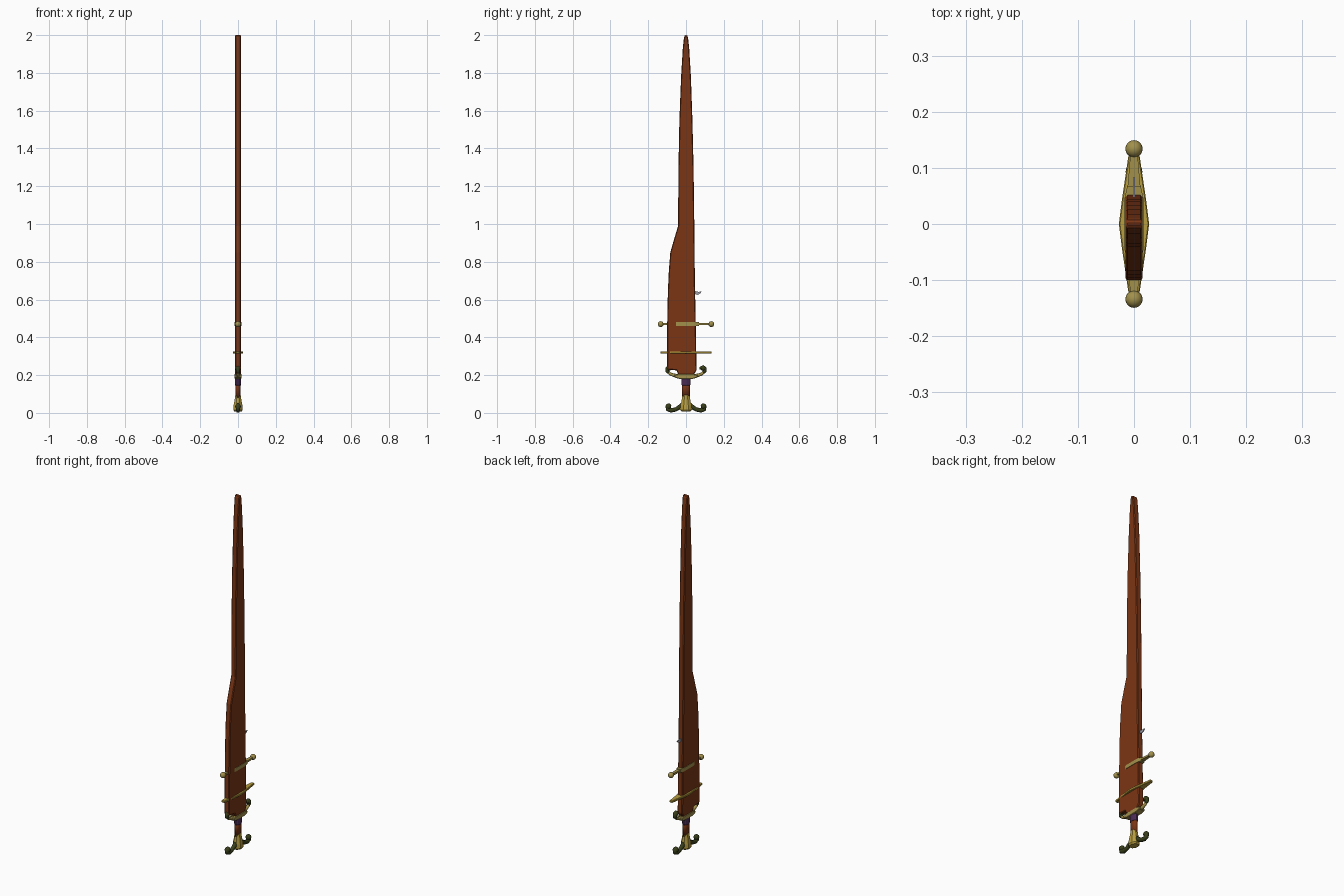
import bpy, bmesh, math
from mathutils import Vector

if "Cube" in bpy.data.objects:
    bpy.data.objects.remove(bpy.data.objects["Cube"])

def mat(name, c):
    m = bpy.data.materials.new(name)
    m.diffuse_color = (*c, 1)
    m.use_nodes = True
    m.node_tree.nodes["Principled BSDF"].inputs["Base Color"].default_value = m.diffuse_color
    return m

WOOD = mat("red_brown", (0.20, 0.036, 0.007))
GOLD = mat("bright_gold", (0.48, 0.34, 0.05))
DULL = mat("dull_gold", (0.36, 0.28, 0.07))
GREEN = mat("dark_green", (0.04, 0.05, 0.01))
PURPLE = mat("purple_wrap", (0.07, 0.025, 0.09))
STEEL = mat("steel", (0.35, 0.35, 0.40))

def finish(bm, name, m, smooth=False):
    bmesh.ops.recalc_face_normals(bm, faces=bm.faces)
    me = bpy.data.meshes.new(name)
    bm.to_mesh(me)
    bm.free()
    me.materials.append(m)
    for p in me.polygons:
        p.use_smooth = smooth
    ob = bpy.data.objects.new(name, me)
    bpy.context.collection.objects.link(ob)
    return ob

def plate(name, pts, half, m, axis="x", centre=0, bevel=0):
    """Extrude a flat outline: (y,z) along x, or (x,y) along z."""
    bm = bmesh.new()
    def co(a, b, h):
        return (h, a, b) if axis == "x" else (a, b, h)
    lo = [bm.verts.new(co(a, b, centre - half)) for a, b in pts]
    hi = [bm.verts.new(co(a, b, centre + half)) for a, b in pts]
    bm.faces.new(lo)
    bm.faces.new(hi)
    n = len(pts)
    for i in range(n):
        j = (i + 1) % n
        bm.faces.new((lo[i], lo[j], hi[j], hi[i]))
    ob = finish(bm, name, m)
    if bevel:
        b = ob.modifiers.new("bevel", "BEVEL")
        b.width, b.segments = bevel, 1
    return ob

def loft(name, sections, m, n=12, smooth=False):
    """Elliptical rings (z, x radius, y radius)."""
    bm = bmesh.new()
    rings = [[bm.verts.new((rx * math.cos(2 * math.pi * (i + .5) / n),
                            ry * math.sin(2 * math.pi * (i + .5) / n), z))
              for i in range(n)] for z, rx, ry in sections]
    for a, b in zip(rings, rings[1:]):
        for i in range(n):
            j = (i + 1) % n
            bm.faces.new((a[i], a[j], b[j], b[i]))
    bm.faces.new(rings[0])
    bm.faces.new(rings[-1])
    return finish(bm, name, m, smooth)

def tube(name, pts, m, n=10):
    """Tapered round arm through (y, z, radius) points."""
    bm = bmesh.new()
    rings = []
    for k, (y, z, r) in enumerate(pts):
        a, b = pts[max(k - 1, 0)], pts[min(k + 1, len(pts) - 1)]
        t = Vector((0, b[0] - a[0], b[1] - a[1])).normalized()
        side = Vector((0, -t.z, t.y))
        rings.append([bm.verts.new(Vector((0, y, z)) +
                      r * (math.cos(2 * math.pi * i / n) * side +
                           Vector((math.sin(2 * math.pi * i / n), 0, 0))))
                      for i in range(n)])
    for a, b in zip(rings, rings[1:]):
        for i in range(n):
            j = (i + 1) % n
            bm.faces.new((a[i], a[j], b[j], b[i]))
    bm.faces.new(rings[0])
    bm.faces.new(rings[-1])
    return finish(bm, name, m, True)

def ball(name, y, z, r, m):
    bm = bmesh.new()
    bmesh.ops.create_uvsphere(bm, u_segments=16, v_segments=10, radius=r)
    bmesh.ops.translate(bm, verts=bm.verts, vec=(0, y, z))
    return finish(bm, name, m, True)

# Blade: wide lower part, stepped back edge, long taper
plate("blade", [(-.04, .2), (-.05, .225), (-.10, .23), (-.10, .45), (-.096, .64),
                (-.091, .75), (-.083, .85), (-.06, .93), (-.042, .99), (-.04, 1.3),
                (-.035, 1.55), (-.026, 1.78), (-.017, 1.93), (-.011, 1.985), (-.006, 2.0),
                (.006, 2.0), (.011, 1.985), (.017, 1.93), (.026, 1.78), (.034, 1.55),
                (.04, 1.3), (.044, 1.0), (.047, .7), (.053, .4), (.056, .225), (.04, .2)],
      .0155, WOOD, bevel=.004)

# Small steel hook on the straight edge
plate("edge_hook", [(.045, .63), (.062, .625), (.075, .632), (.083, .642),
                    (.065, .641), (.045, .645)], .002, STEEL)

# Upper cross bar with ball ends
plate("upper_bar_sleeve", [(-.018, -.04), (-.012, -.068), (.012, -.068), (.018, -.04),
                           (.018, .04), (.012, .068), (-.012, .068), (-.018, .04)],
      .01, DULL, "z", .47)
plate("upper_bar", [(-.006, -.13), (.006, -.13), (.017, 0), (.006, .13), (-.006, .13), (-.017, 0)],
      .005, DULL, "z", .47)

# Middle diamond guard
plate("middle_guard", [(-.008, -.135), (.008, -.135), (.022, -.04), (.027, 0), (.022, .04),
                       (.008, .135), (-.008, .135), (-.022, .04), (-.027, 0), (-.022, -.04)],
      .006, GOLD, "z", .32, .002)

# Lower guard body
plate("lower_guard", [(-.035, .18), (.035, .18), (.062, .188), (.062, .2), (.035, .207),
                      (-.035, .207), (-.062, .2), (-.062, .188)], .018, DULL, bevel=.003)

# Grip and wrap
loft("grip", [(.08, .014, .022), (.18, .014, .022)], WOOD, 12, True)
loft("grip_wrap", [(.145, .015, .022), (.15, .017, .025), (.175, .017, .025), (.185, .015, .024)], PURPLE)

# Flared pommel
loft("pommel", [(.008, .021, .026), (.016, .027, .034), (.04, .025, .032), (.06, .021, .026),
                (.085, .017, .022), (.095, .015, .02)], GOLD, 8)

# Mirrored balls, arms and scroll ends
for s, side in ((-1, "left"), (1, "right")):
    ball("bar_ball_" + side, s * .134, .47, .0155, DULL)
    tube("guard_arm_" + side, [(s * .04, .195, .011), (s * .065, .199, .009),
                               (s * .085, .207, .008), (s * .098, .22, .008)], DULL)
    tube("guard_scroll_" + side, [(s * .088, .21, .007), (s * .099, .22, .01), (s * .099, .234, .011),
                                  (s * .089, .242, .011), (s * .078, .238, .008), (s * .075, .23, .005)], GREEN)
    ball("guard_scroll_tip_" + side, s * .092, .236, .014, GREEN)
    tube("pommel_scroll_" + side, [(s * .02, .045, .01), (s * .035, .03, .012), (s * .055, .018, .011),
                                   (s * .08, .013, .012), (s * .096, .02, .012), (s * .099, .034, .011),
                                   (s * .088, .042, .009), (s * .08, .036, .006)], GREEN)
    ball("pommel_scroll_tip_" + side, s * .093, .034, .015, GREEN)
